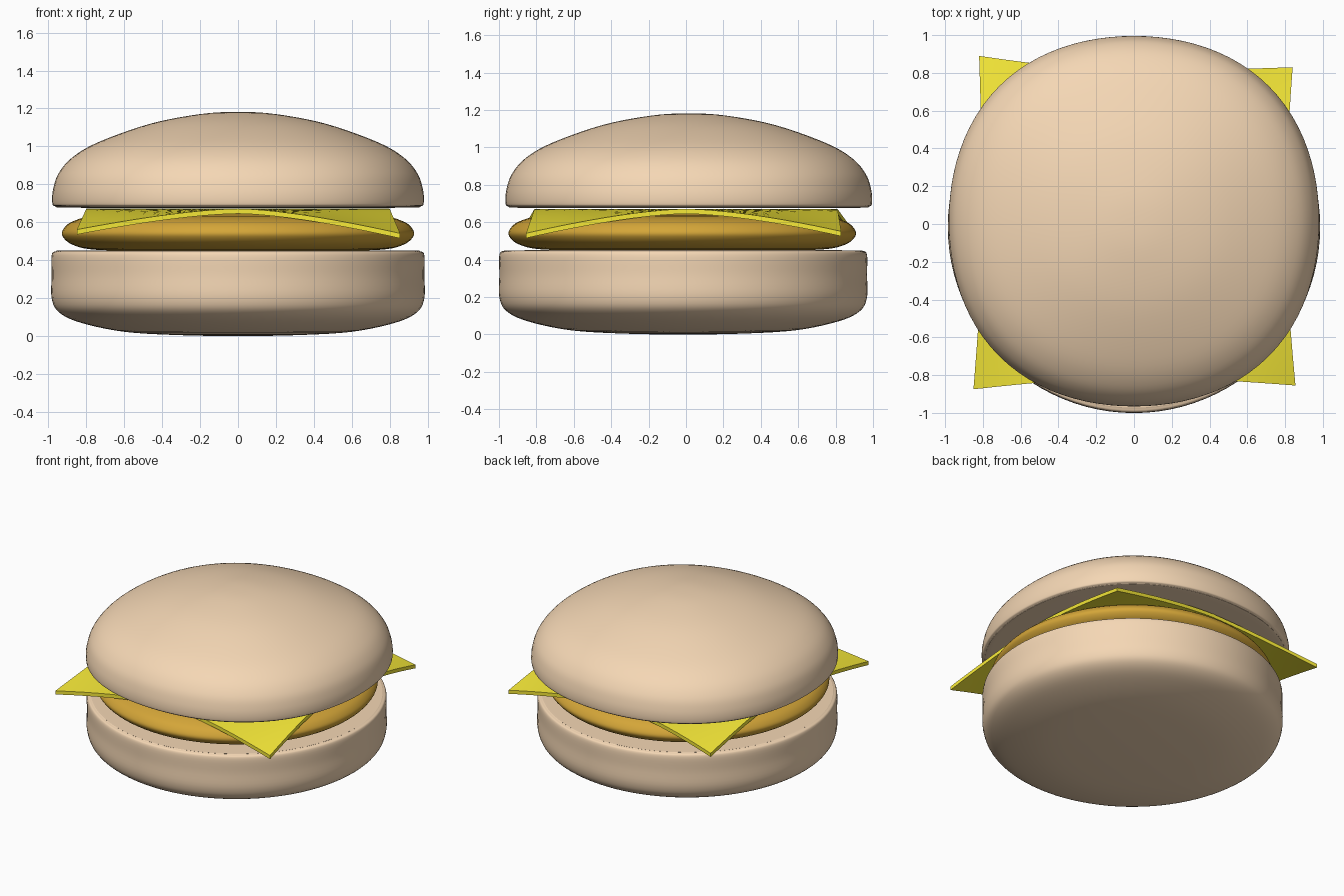
import bpy, bmesh, math
from mathutils import Vector

if "Cube" in bpy.data.objects:
    bpy.data.objects.remove(bpy.data.objects["Cube"])


def material(name, color):
    m = bpy.data.materials.new(name)
    m.diffuse_color = (*color, 1)
    m.use_nodes = True
    m.node_tree.nodes["Principled BSDF"].inputs["Base Color"].default_value = m.diffuse_color
    return m


def finish(bm, name, mat, angle=40):
    bmesh.ops.recalc_face_normals(bm, faces=bm.faces)
    mesh = bpy.data.meshes.new(name)
    bm.to_mesh(mesh)
    bm.free()
    ob = bpy.data.objects.new(name, mesh)
    bpy.context.collection.objects.link(ob)
    mesh.materials.append(mat)
    bpy.ops.object.select_all(action='DESELECT')
    bpy.context.view_layer.objects.active = ob
    ob.select_set(True)
    bpy.ops.object.shade_smooth_by_angle(angle=math.radians(angle))
    return ob


def smooth_profile(pts, steps=5):
    """Catmull-Rom curve through (radius, z) points."""
    p = [Vector(q) for q in pts]
    p = [Vector((-p[1].x, p[1].y))] + p + [Vector((-p[-2].x, p[-2].y))]
    out = []
    for a, b, c, d in zip(p, p[1:], p[2:], p[3:]):
        for i in range(steps):
            t = i / steps
            out.append(0.5 * (2 * b + (c - a) * t + (2 * a - 5 * b + 4 * c - d) * t**2
                              + (3 * b - a - 3 * c + d) * t**3))
    return out + [p[-2]]


def lathe(name, pts, y, mat, squareness=0.0, n=96):
    """Revolve a profile; squareness swells the diagonals a little."""
    bm = bmesh.new()
    prof = smooth_profile(pts)
    bottom = bm.verts.new((0, y, prof[0].y))
    top = bm.verts.new((0, y, prof[-1].y))
    rings = []
    for r, z in prof[1:-1]:
        ring = []
        for i in range(n):
            a = math.tau * i / n
            k = max(r, 0.001) * (1 + squareness * math.sin(2 * a) ** 2)
            ring.append(bm.verts.new((k * math.cos(a), y + k * math.sin(a), z)))
        rings.append(ring)
    for i in range(n):
        j = (i + 1) % n
        bm.faces.new((bottom, rings[0][j], rings[0][i]))
        bm.faces.new((top, rings[-1][i], rings[-1][j]))
        for lo, hi in zip(rings, rings[1:]):
            bm.faces.new((lo[i], lo[j], hi[j], hi[i]))
    return finish(bm, name, mat)


bread = material("bread", (0.91, 0.68, 0.46))
meat = material("meat", (0.66, 0.38, 0.04))
yellow = material("cheese", (0.93, 0.82, 0.04))

# Bottom bun: flat top, rounded underside
lathe("bottom_bun", [(0, 0), (0.3, 0.004), (0.6, 0.022), (0.83, 0.07), (0.945, 0.125),
                     (0.983, 0.2), (0.983, 0.32), (0.983, 0.425), (0.96, 0.447),
                     (0.9, 0.45), (0.45, 0.45), (0, 0.45)], -0.015, bread)

# Patty: flattened disc with rounded rim
lathe("patty", [(0, 0.45), (0.4, 0.45), (0.74, 0.454), (0.87, 0.48), (0.925, 0.525),
                (0.92, 0.565), (0.87, 0.605), (0.75, 0.632), (0.4, 0.646), (0, 0.648)],
      -0.02, meat)

# Top bun: domed, slightly squarish in plan
lathe("top_bun", [(0, 0.675), (0.45, 0.675), (0.9, 0.677), (0.965, 0.684), (0.98, 0.705),
                  (0.975, 0.775), (0.945, 0.86), (0.87, 0.945), (0.73, 1.025),
                  (0.46, 1.12), (0.2, 1.17), (0, 1.182)], 0.015, bread, 0.03)

# Cheese slice: square sheet with four drooping corners
corners = {(-1, -1): (-0.85, -0.875, 0.11), (1, -1): (0.855, -0.855, 0.13),
           (-1, 1): (-0.82, 0.89, 0.11), (1, 1): (0.84, 0.83, 0.12)}
THICK, N = 0.026, 24


def cheese_point(i, j):
    u, v = 2 * i / N - 1, 2 * j / N - 1
    cx, cy, drop = corners[(1 if u >= 0 else -1, 1 if v >= 0 else -1)]
    w = (abs(u) * abs(v)) ** 1.6
    x = u * (0.8 + (abs(cx) - 0.8) * w)
    y = v * (0.81 + (abs(cy) - 0.81) * w)
    return x, y, 0.671 - drop * w


bm = bmesh.new()
layers = []
for dz in (0, -THICK):
    grid = []
    for i in range(N + 1):
        row = []
        for j in range(N + 1):
            x, y, z = cheese_point(i, j)
            row.append(bm.verts.new((x, y, z + dz)))
        grid.append(row)
    layers.append(grid)
    for i in range(N):
        for j in range(N):
            bm.faces.new((grid[i][j], grid[i + 1][j], grid[i + 1][j + 1], grid[i][j + 1]))
rim = [e for e in bm.edges if e.is_boundary]
bmesh.ops.bridge_loops(bm, edges=rim)
finish(bm, "cheese_slice", yellow, 30)
